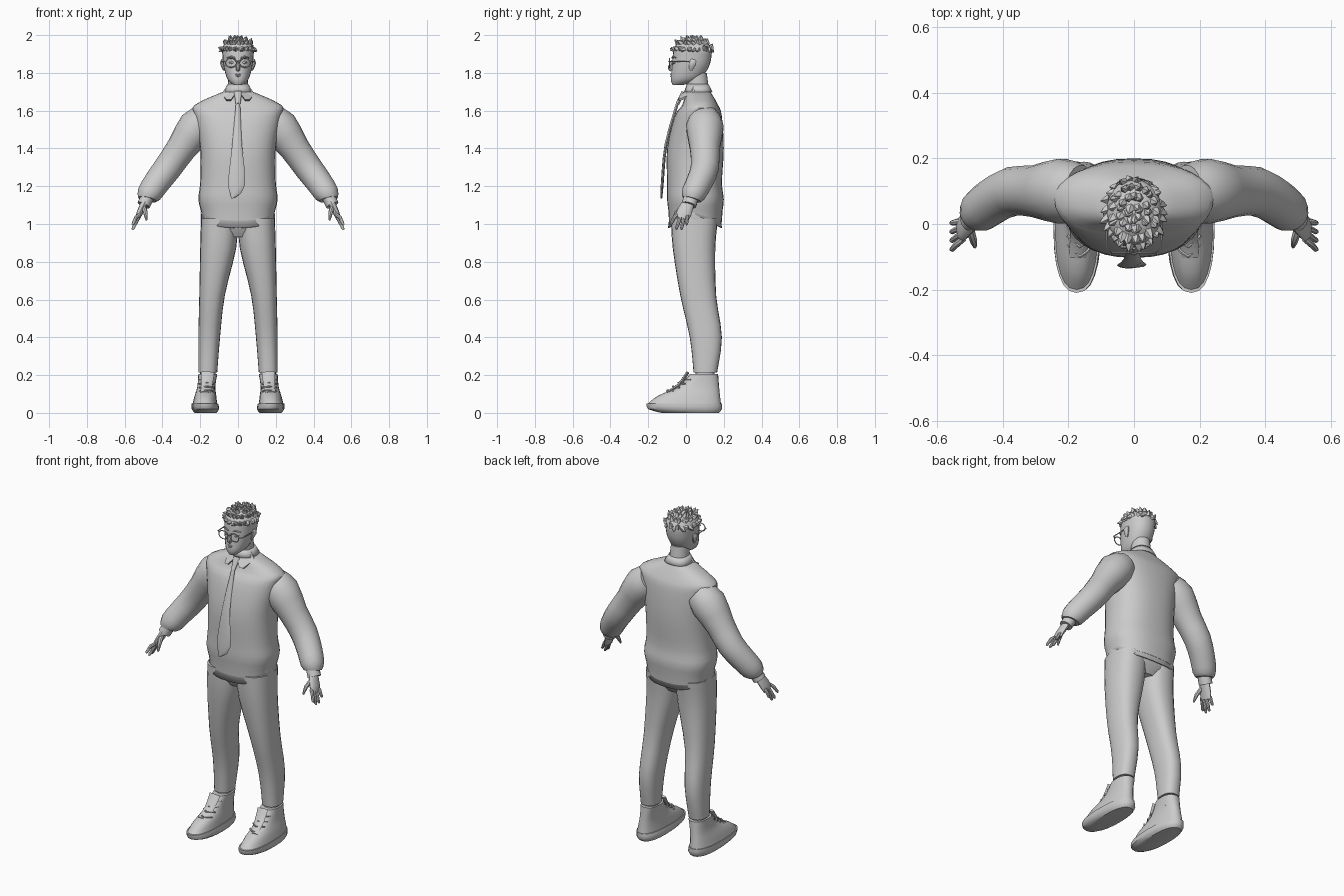
import bpy, bmesh, math, random
from mathutils import Vector

random.seed(4)
cube = bpy.data.objects.get("Cube")
if cube:
    bpy.data.objects.remove(cube)

colour = (.6, .6, .6, 1)
grey = bpy.data.materials.new("plain_grey")
grey.use_nodes = True
grey.diffuse_color = colour
grey.node_tree.nodes["Principled BSDF"].inputs["Base Color"].default_value = colour


def ease(keys, steps):
    """Fill in rows between the key rows along a smooth curve."""
    rows = []
    last = len(keys) - 1
    for i in range(last):
        before, start, end, after = (keys[min(max(k, 0), last)] for k in range(i - 1, i + 3))
        for step in range(steps):
            t = step / steps
            rows.append([b + t * ((c - a) + t * (2 * a - 5 * b + 4 * c - d + t * (3 * (b - c) + d - a))) / 2
                         for a, b, c, d in zip(before, start, end, after)])
    return rows + [list(keys[last])]


def outline(sides, power):
    """Points round a circle, squared off by a higher power."""
    for i in range(sides):
        angle = math.tau * i / sides
        c, s = math.cos(angle), math.sin(angle)
        yield math.copysign(abs(c) ** (2 / power), c), math.copysign(abs(s) ** (2 / power), s)


def stack(keys, steps=3, sides=24, power=2.4, dip=0):
    """Level rings from (x min, x max, y min, y max, z); dip lowers the first ring front and back."""
    loops = []
    for row, (left, right, front, back, z) in enumerate(ease(keys, steps)):
        drop = dip if row == 0 else 0
        loops.append([Vector(((left + right) / 2 + (right - left) / 2 * c,
                              (front + back) / 2 + (back - front) / 2 * s,
                              z - drop * abs(s))) for c, s in outline(sides, power)])
    return loops


def centred(keys, **options):
    """Level rings from (half width, y min, y max, z)."""
    return stack([(-width, width, *rest) for width, *rest in keys], **options)


def tube(path, sides=8, steps=1):
    """Rings across a path of (x, y, z, thickness, optional depth)."""
    path = ease(path, steps)
    points = [Vector(row[:3]) for row in path]
    loops = []
    for i, (point, row) in enumerate(zip(points, path)):
        along = points[min(i + 1, len(points) - 1)] - points[max(i - 1, 0)]
        along.normalize()
        reference = Vector((0, 0, 1)) if abs(along.y) > .9 else Vector((0, 1, 0))
        across = reference.cross(along).normalized()
        depth = along.cross(across)
        loops.append([point + across * row[3] * c + depth * row[-1] * s for c, s in outline(sides, 2)])
    return loops


def build(name, *lofts, mirror=False, thickness=0, angle=40):
    """Skin the lofts into one object; parts with a thickness stay open-ended."""
    bm = bmesh.new()
    for loops in lofts:
        rings = [[bm.verts.new(point) for point in loop] for loop in loops]
        count = len(rings[0])
        for lower, upper in zip(rings, rings[1:]):
            for i in range(count):
                after = (i + 1) % count
                bm.faces.new((lower[i], lower[after], upper[after], upper[i]))
        if not thickness:
            bm.faces.new(rings[0])
            bm.faces.new(rings[-1])
    bmesh.ops.recalc_face_normals(bm, faces=bm.faces)
    mesh = bpy.data.meshes.new(name)
    bm.to_mesh(mesh)
    bm.free()
    mesh.materials.append(grey)
    part = bpy.data.objects.new(name, mesh)
    bpy.context.collection.objects.link(part)
    bpy.ops.object.select_all(action='DESELECT')
    bpy.context.view_layer.objects.active = part
    part.select_set(True)
    bpy.ops.object.shade_smooth_by_angle(angle=math.radians(angle))
    if thickness:
        part.modifiers.new("thickness", 'SOLIDIFY').thickness = thickness
    if mirror:
        part.modifiers.new("mirror", 'MIRROR')


# Sweater with a bulging, dipping hem and sleeves gathered at the cuff
build("sweater_body", centred([
    (.19, -.09, .19, 1.05), (.21, -.1, .2, 1.13), (.2, -.1, .19, 1.22), (.2, -.1, .2, 1.4),
    (.23, -.06, .19, 1.57), (.23, -.02, .17, 1.63), (.08, 0, .13, 1.7)], sides=32, dip=.04))
build("sleeve", tube([
    (.16, .1, 1.56, .08), (.22, .1, 1.51, .1), (.3, .1, 1.4, .08), (.37, .1, 1.3, .075),
    (.43, .07, 1.22, .07), (.47, .04, 1.16, .065), (.48, .03, 1.13, .05)], sides=18, steps=2), mirror=True)
build("shirt_cuff", tube([(.475, .03, 1.15, .035, .04), (.5, .015, 1.1, .035, .04)], sides=14), mirror=True)

# Hands: palm, four curled fingers and a thumb
palm = tube([(.485, .02, 1.13, .02, .03), (.52, -.01, 1.06, .017, .04), (.53, -.02, 1.03, .012, .035)],
            sides=12, steps=2)
fingers = []
for i in range(4):
    base = -.045 + i * .018
    tip = base * 1.5 - .01
    low = .97 if i in (1, 2) else .995
    fingers.append(tube([(.52, base, 1.05, .01), (.54, (base + tip) / 2, low + .04, .01),
                         (.555, tip, low + .008, .008), (.56, tip, low, .004)]))
thumb = tube([(.5, -.015, 1.09, .013), (.49, -.05, 1.06, .012), (.485, -.07, 1.02, .005)], steps=2)
build("hand", palm, thumb, *fingers, mirror=True)

# Shirt tail below the sweater, belt and trousers
build("shirt_tail", centred([(.195, -.095, .19, 1.05), (.19, -.08, .18, 1.1)], sides=32, steps=1, dip=.07),
      thickness=.006)
build("belt", centred([(.195, -.085, .175, z) for z in (1.015, 1.04)], steps=1))
build("trouser_hips", centred([(.1, -.04, .13, .93), (.19, -.075, .17, 1), (.19, -.08, .17, 1.09)]))
build("trouser_leg", stack([
    (.11, .21, .04, .165, .215), (.095, .21, .02, .19, .4), (.07, .205, -.03, .16, .62),
    (.01, .2, -.07, .155, .87), (0, .195, -.08, .17, 1.03)]), mirror=True)
build("ankle", stack([(.12, .2, .05, .15, z) for z in (.15, .23)], steps=1), mirror=True)

# High-top shoes: sole, upper, tongue and laces
build("shoe_sole", stack([(.115, .23, -.13, .175, 0), (.1, .245, -.2, .19, .02),
                          (.105, .245, -.21, .19, .05)], steps=2), mirror=True)
build("shoe_upper", stack([(.11, .24, -.2, .185, .05), (.115, .23, -.15, .18, .09),
                           (.12, .215, -.04, .175, .14), (.11, .21, .02, .17, .205)]), mirror=True)
build("shoe_tongue", tube([(.17, -.1, .105, .03, .01), (.165, -.04, .145, .03, .01),
                           (.16, .01, .215, .035, .008)], steps=3), mirror=True)
laces = []
for i in range(4):
    y, z = i * .03 - .1, .12 + i * .02
    laces.append(tube([(.165 + side * .038, y + abs(side) * .035, z - abs(side) * .006, .005)
                       for side in (-1, 0, 1)], sides=6, steps=2))
build("shoe_laces", *laces, mirror=True)

# Neck, head and face
build("neck", centred([(.055, .015, .125, 1.68), (.05, -.01, .11, 1.8)], power=2))
build("head", centred([
    (.022, -.07, -.02, 1.735), (.055, -.08, .07, 1.765), (.075, -.075, .12, 1.83), (.082, -.07, .135, 1.89),
    (.08, -.06, .13, 1.93), (.035, 0, .08, 1.97)], power=2.2))
build("nose", tube([(0, -.07, 1.865, .007), (0, -.084, 1.83, .012), (0, -.076, 1.815, .01)], steps=3))
lips = [tube([(-.025, -.066, 1.788, .003), (0, -.079, z, .005), (.025, -.066, 1.788, .003)], steps=3)
        for z in (1.783, 1.793)]
build("lips", *lips)
build("eyebrow", tube([(.014, -.073, 1.88, .004), (.035, -.07, 1.886, .005), (.058, -.054, 1.88, .003)]),
      mirror=True)
build("eye", tube([(.02, -.066, 1.855, .002), (.034, -.066, 1.855, .008), (.05, -.056, 1.855, .002)]),
      mirror=True)
build("ear", tube([(.073, .025, 1.815, .007, .008), (.084, .035, 1.85, .011, .02),
                   (.082, .04, 1.87, .007, .014)], sides=10, steps=2), mirror=True)

# Round glasses
wire = .003
rim = []
for i in range(21):
    angle = math.tau * i / 20
    rim.append((.037 + .029 * math.cos(angle), -.088, 1.853 + .024 * math.sin(angle), wire))
bridge = [(0, -.092, 1.86, wire), (.01, -.088, 1.858, wire)]
temple = [(.066, -.087, 1.86, wire), (.082, -.075, 1.86, wire), (.087, .03, 1.86, wire), (.084, .045, 1.85, wire)]
build("glasses", *(tube(path, sides=6) for path in (rim, bridge, temple)), mirror=True)

# Domed hair with swept tufts, over cropped sides
dome = []
for i in range(6):
    angle = math.radians(i * 15)
    radius = math.cos(angle)
    dome.append((.085 * radius, .035 - .1 * radius, .035 + .1 * radius, 1.92 + .063 * math.sin(angle)))
build("hair_cap", centred(dome, steps=1, power=2.2))
tufts = []
for ring, count in ((1, 24), (.8, 20), (.5, 14), (.2, 7)):
    for i in range(count):
        angle = math.tau * (i + random.random() * .7) / count
        c, s = ring * math.cos(angle), ring * math.sin(angle)
        root = Vector((.08 * c, .035 + .096 * s, 1.925 + .05 * math.sqrt(1 - ring * ring)))
        lift = random.uniform(-.3, .6) if ring == 1 else random.uniform(.25, .75)
        lean = Vector((c / 2, s * .4 - .25, lift)).normalized()
        tip = root + lean * random.uniform(.022, .034)
        tip.z = min(tip.z, 2)
        middle = root.lerp(tip, .5)
        tufts.append(tube([(*root, .016), (*middle, .011), (*tip, .001)], sides=5))
build("hair_tufts", *tufts, angle=30)

# Shirt collar: back band and folded front points
build("collar_band", centred([(.078, -.01, .14, 1.7), (.055, .005, .12, 1.74)], steps=2), thickness=.008)
wing = [Vector(corner) for corner in ((.055, .04, 1.735), (.088, .03, 1.69), (.06, -.042, 1.658),
                                      (.038, -.045, 1.658), (.01, -.018, 1.695))]
build("collar_point", [wing, [corner + Vector((0, .012, -.006)) for corner in wing]], mirror=True)

# Necktie with a knot and a loose blade
build("tie_knot", tube([(0, -.012, 1.7, .022, .012), (0, -.046, 1.635, .012, .01)], sides=10))
build("tie_blade", tube([(0, -.045, 1.64, .011, .008), (-.005, -.106, 1.42, .026, .008),
                         (-.008, -.126, 1.21, .045, .008), (-.034, -.13, 1.135, .003, .004)],
                        sides=10, steps=3))
